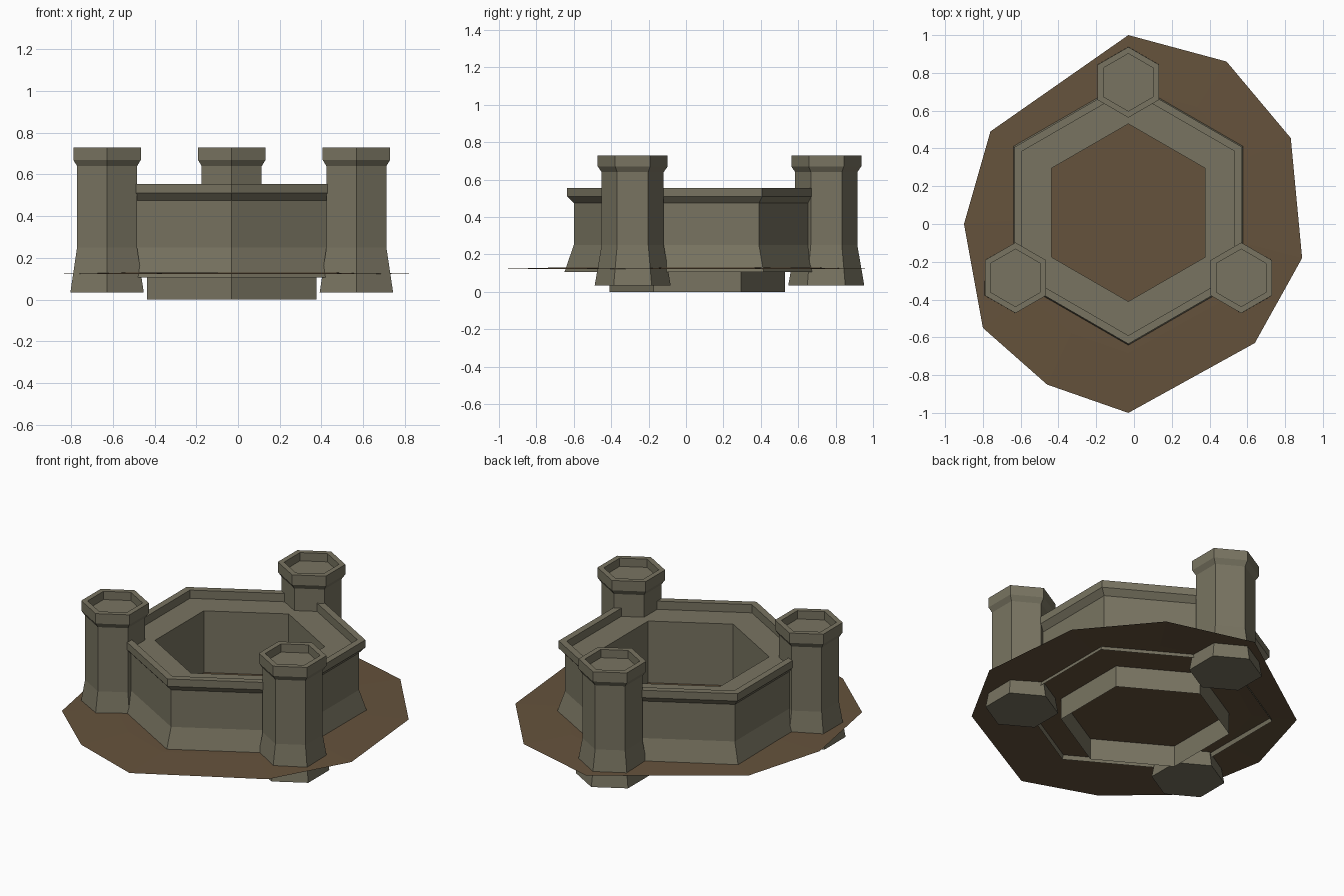
import bpy, bmesh
from math import sin, cos, radians

if "Cube" in bpy.data.objects:
    bpy.data.objects.remove(bpy.data.objects["Cube"])

CX, CY = -0.03, 0.06


def material(name, rgb):
    m = bpy.data.materials.new(name)
    m.diffuse_color = (*rgb, 1)
    m.use_nodes = True
    m.node_tree.nodes["Principled BSDF"].inputs["Base Color"].default_value = m.diffuse_color
    return m


stone = material("stone", (0.19, 0.175, 0.12))
earth = material("earth", (0.13, 0.085, 0.045))


def finish(bm, name, mat):
    me = bpy.data.meshes.new(name)
    bm.to_mesh(me)
    bm.free()
    me.materials.append(mat)
    ob = bpy.data.objects.new(name, me)
    bpy.context.collection.objects.link(ob)
    return ob


def hex_lathe(name, cx, cy, profile, caps):
    """Sweep an (radius, z) profile, listed from outer bottom over the top, round six sides."""
    bm = bmesh.new()
    rings = [[bm.verts.new((cx + r * cos(radians(90 + 60 * i)),
                            cy + r * sin(radians(90 + 60 * i)), z))
              for i in range(6)] for r, z in profile]
    for a, b in zip(rings, rings[1:]):
        for i in range(6):
            j = (i + 1) % 6
            bm.faces.new((a[i], a[j], b[j], b[i]))
    if caps:
        bm.faces.new(rings[0][::-1])
        bm.faces.new(rings[-1])
    return finish(bm, name, stone)


# Curtain wall with flared foot, parapet, walkway and courtyard face
hex_lathe("curtain_wall", CX, CY, [
    (0.71, 0.105), (0.66, 0.25), (0.66, 0.475), (0.695, 0.51), (0.695, 0.555),
    (0.65, 0.555), (0.65, 0.505), (0.47, 0.505), (0.47, 0.0)], False)

# Three towers on alternate corners, with recessed tops
for k, a in enumerate((90, 210, 330)):
    hex_lathe(f"tower_{k + 1}", CX + 0.69 * cos(radians(a)), CY + 0.69 * sin(radians(a)), [
        (0.203, 0.035), (0.166, 0.25), (0.166, 0.64), (0.187, 0.67), (0.187, 0.73),
        (0.152, 0.73), (0.152, 0.68)], True)

# Thin irregular ground patch, slightly raised in the middle
outline = [(-0.03, 1.0), (-0.76, 0.49), (-0.90, 0.0), (-0.80, -0.55), (-0.46, -0.85),
           (-0.03, -1.0), (0.64, -0.63), (0.89, -0.18), (0.83, 0.455), (0.49, 0.86)]
bm = bmesh.new()
rim = [bm.verts.new((x, y, 0.122)) for x, y in outline]
inner = [bm.verts.new((CX + 0.7 * (x - CX), CY + 0.7 * (y - CY), 0.13)) for x, y in outline]
n = len(outline)
for i in range(n):
    j = (i + 1) % n
    bm.faces.new((rim[i], rim[j], inner[j], inner[i]))
bm.faces.new(inner)
finish(bm, "ground_patch", earth)
